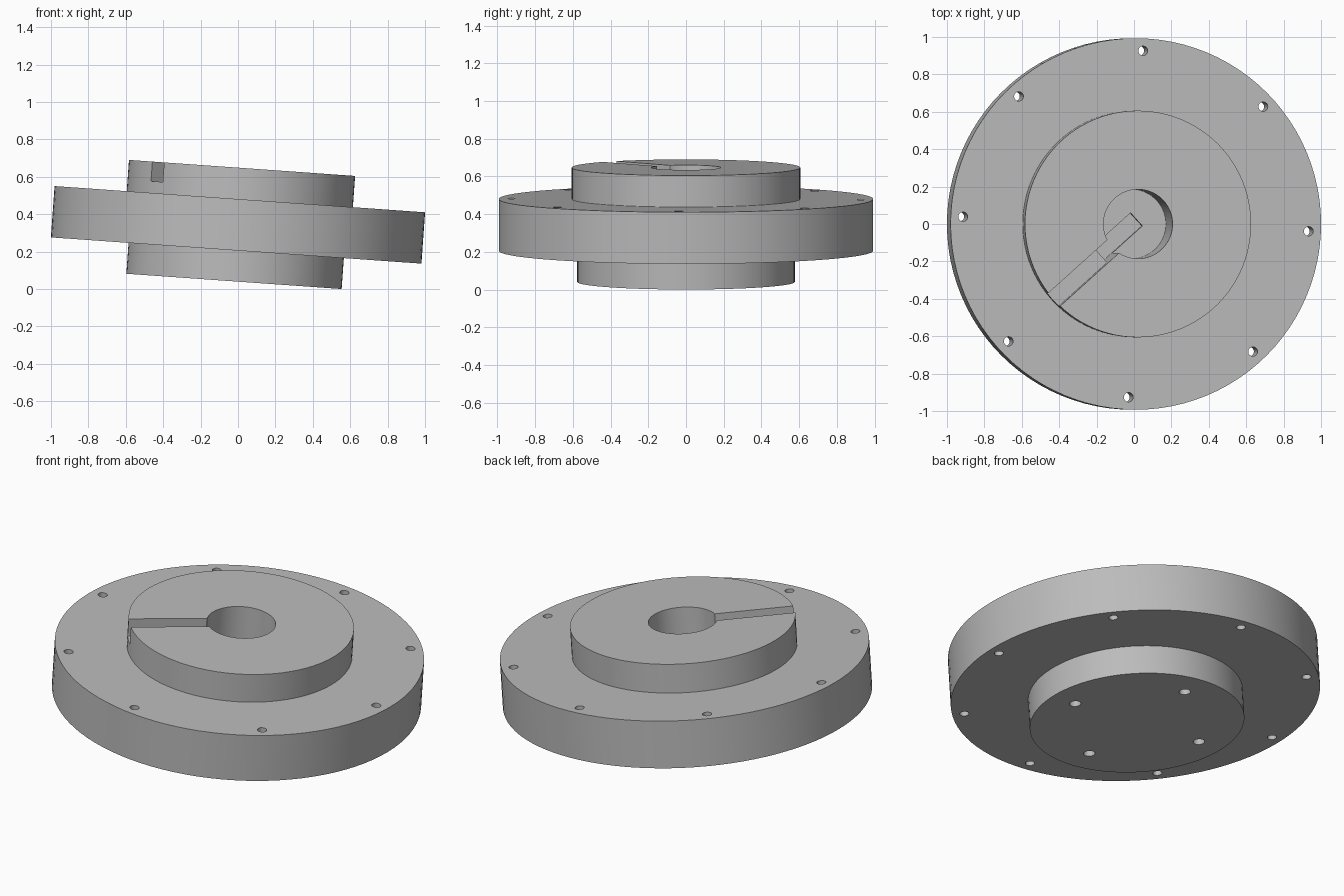
import bpy, bmesh, math
from mathutils import Matrix, Vector

if "Cube" in bpy.data.objects:
    bpy.data.objects.remove(bpy.data.objects["Cube"], do_unlink=True)

grey = bpy.data.materials.new("machined_grey")
grey.use_nodes = True
colour = (0.5, 0.5, 0.5, 1)
grey.diffuse_color = colour
grey.node_tree.nodes["Principled BSDF"].inputs["Base Color"].default_value = colour

TOP, FLANGE, FLOOR = 0.305, 0.1375, -0.2
SLOT_WIDTH, SLOT_ANGLE = 0.094, math.radians(222)
HOLE_ANGLE = math.radians(-2.4)


def new_object(name, bm):
    bmesh.ops.recalc_face_normals(bm, faces=bm.faces)
    mesh = bpy.data.meshes.new(name)
    bm.to_mesh(mesh)
    bm.free()
    mesh.materials.append(grey)
    obj = bpy.data.objects.new(name, mesh)
    bpy.context.collection.objects.link(obj)
    return obj


def lathe(name, profile, steps=96):
    bm = bmesh.new()
    verts = [bm.verts.new((r, 0, z)) for r, z in profile]
    edges = [bm.edges.new(pair) for pair in zip(verts, verts[1:])]
    bmesh.ops.spin(bm, geom=verts + edges, axis=(0, 0, 1), cent=(0, 0, 0),
                   angle=math.tau, steps=steps)
    bmesh.ops.remove_doubles(bm, verts=bm.verts, dist=0.0001)
    return new_object(name, bm)


def hole_ring(name, count, ring, radius, low, high):
    bm = bmesh.new()
    for i in range(count):
        turn = Matrix.Rotation(HOLE_ANGLE + math.tau * i / count, 4, "Z")
        place = Matrix.Translation((ring, 0, (low + high) / 2))
        bmesh.ops.create_cone(bm, cap_ends=True, segments=24, radius1=radius,
                              radius2=radius, depth=high - low, matrix=turn @ place)
    return new_object(name, bm)


def slot(name, start, end, low, high):
    bm = bmesh.new()
    size = Matrix.Diagonal((end - start, SLOT_WIDTH, high - low, 1))
    place = Matrix.Translation(((start + end) / 2, 0, (low + high) / 2))
    turn = Matrix.Rotation(SLOT_ANGLE, 4, "Z")
    bmesh.ops.create_cube(bm, size=1, matrix=turn @ place @ size)
    return new_object(name, bm)


# Stepped body with a blind centre bore
body = lathe("flanged_hub", [
    (0, -0.303), (0.577, -0.303), (0.577, -FLANGE), (0.993, -FLANGE),
    (0.993, FLANGE), (0.606, FLANGE), (0.606, TOP), (0.185, TOP),
    (0.185, FLOOR), (0, FLOOR)])

# Rim bolt holes, blind mounting holes underneath, radial slot and its deep pocket
cutters = [
    hole_ring("rim_holes", 8, 0.927, 0.025, -0.2, 0.2),
    hole_ring("mounting_holes", 4, 0.42, 0.031, -0.4, 0),
    slot("radial_slot", 0, 0.8, 0.2, 0.4),
    slot("deep_pocket", -0.037, 0.255, FLOOR - 0.05, 0.41),
]
bpy.ops.object.select_all(action="DESELECT")
body.select_set(True)
bpy.context.view_layer.objects.active = body
for cutter in cutters:
    cutter.hide_render = True
    cut = body.modifiers.new(cutter.name, "BOOLEAN")
    cut.operation = "DIFFERENCE"
    cut.solver = "EXACT"
    cut.object = cutter
    bpy.ops.object.modifier_apply(modifier=cut.name)
    bpy.data.objects.remove(cutter, do_unlink=True)

# Tilt the whole part and rest its low edge on the ground
body.data.transform(Matrix.Rotation(math.radians(4.05), 4, "Y"))
lowest = min(v.co.z for v in body.data.vertices)
body.data.transform(Matrix.Translation(Vector((0, 0, -lowest))))
bpy.ops.object.shade_smooth_by_angle(angle=math.radians(30))
